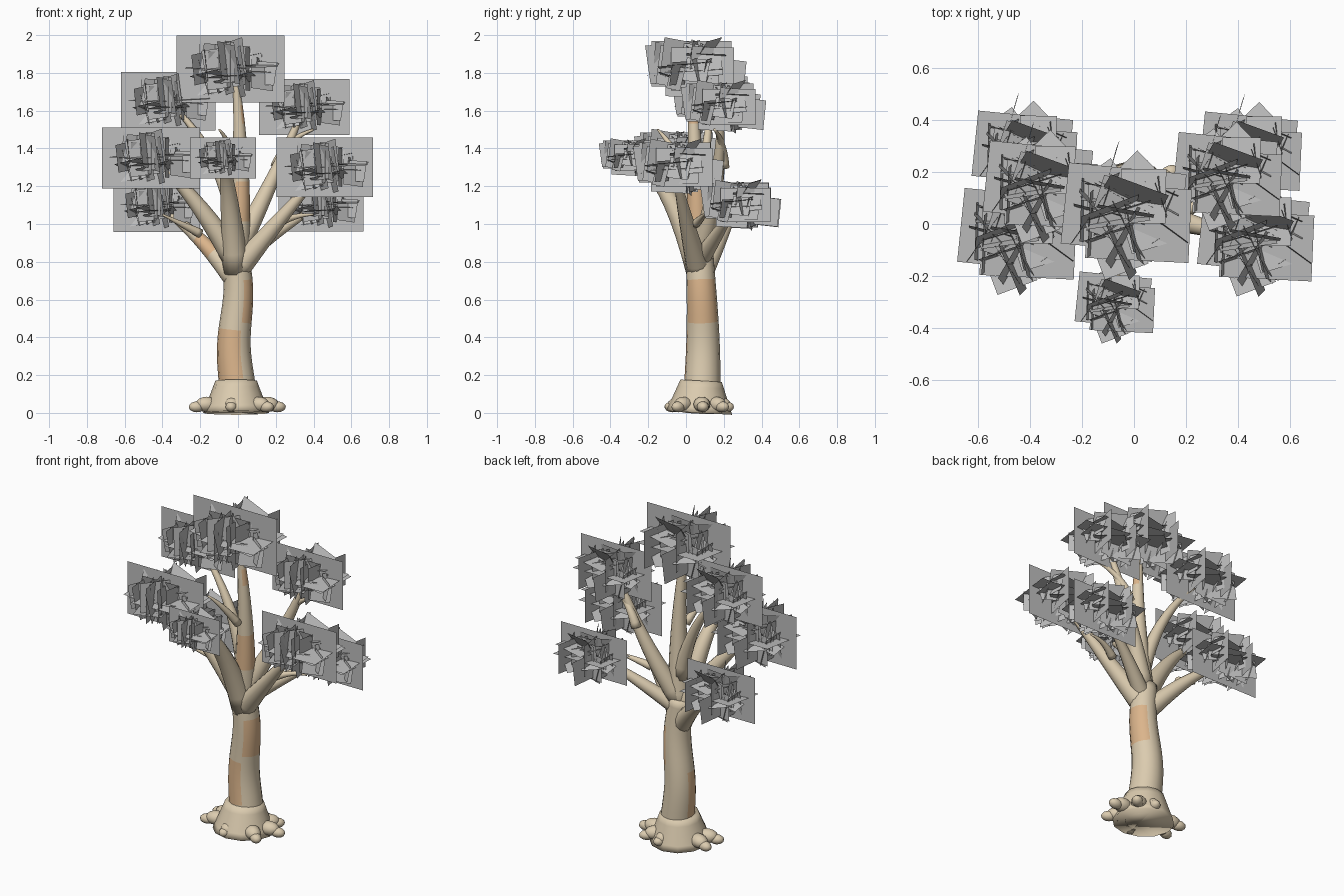
import bpy, bmesh, math, random
from mathutils import Vector, Matrix, Euler

cube = bpy.data.objects.get("Cube")
if cube:
    bpy.data.objects.remove(cube, do_unlink=True)


def material(name, color):
    mat = bpy.data.materials.new(name)
    mat.use_nodes = True
    mat.diffuse_color = (*color, 1)
    shader = mat.node_tree.nodes["Principled BSDF"]
    shader.inputs["Base Color"].default_value = (*color, 1)
    return mat


bark = material("pale_bark", (0.71, 0.6, 0.43))
peeled = material("orange_bark", (0.71, 0.46, 0.26))
leaf = material("grey_leaf", (0.52, 0.52, 0.52))


def finish(bm, name, materials, smooth):
    mesh = bpy.data.meshes.new(name)
    bm.to_mesh(mesh)
    bm.free()
    for mat in materials:
        mesh.materials.append(mat)
    for polygon in mesh.polygons:
        polygon.use_smooth = smooth
    return place(name, mesh)


def place(name, mesh):
    ob = bpy.data.objects.new(name, mesh)
    bpy.context.collection.objects.link(ob)
    return ob


def tube(name, centre, radius, steps=10, sides=12, peels=()):
    """Round limb: centre and radius are functions of the fraction along it.
    Each peel is a bottom, a top and a side on which the orange bark shows."""
    bm = bmesh.new()
    rings = []
    for step in range(steps + 1):
        t = step / steps
        along = (centre(t + 0.01) - centre(t - 0.01)).normalized()
        across = along.cross(Vector((0, 1, 0))).normalized()
        outward = along.cross(across)
        ring = []
        for side in range(sides):
            angle = math.tau * side / sides
            offset = across * math.cos(angle) + outward * math.sin(angle)
            ring.append(bm.verts.new(centre(t) + offset * radius(t)))
        rings.append(ring)
    for lower, upper in zip(rings, rings[1:]):
        for side in range(sides):
            after = (side + 1) % sides
            bm.faces.new((lower[side], lower[after], upper[after], upper[side]))
    bm.faces.new(rings[0])
    bm.faces.new(rings[-1])
    bmesh.ops.recalc_face_normals(bm, faces=bm.faces)
    bm.normal_update()
    for face in bm.faces:
        height = face.calc_center_median().z
        for bottom, top, facing in peels:
            if bottom < height < top and face.normal.dot(Vector(facing).normalized()) > 0.3:
                face.material_index = 1
    finish(bm, name, (bark, peeled), True)


def limb(name, start, bend, end, thickness, peels=()):
    """Tapered limb along a curve pulled towards the bend point."""
    start, bend, end = Vector(start), Vector(bend), Vector(end)

    def centre(t):
        return start.lerp(bend, t).lerp(bend.lerp(end, t), t)

    tube(name, centre, lambda t: thickness * (1 - 0.8 * t), peels=peels)


# Swaying trunk with two peeled patches
tube("trunk",
     lambda t: Vector((-0.01 - 0.012 * math.sin(t * 9 - 2), 0.08 + 0.01 * math.sin(t * 4), 0.88 * t)),
     lambda t: 0.102 - 0.032 * t, steps=20, sides=16,
     peels=((0.16, 0.43, (-1, -1, 0)), (0.48, 0.69, (1, 0, 0))))

# Flared foot
tube("trunk_foot", lambda t: Vector((-0.01, 0.07 + 0.01 * t, 0.17 * t)),
     lambda t: 0.175 - 0.065 * t, steps=5, sides=12)

# Knobbly roots, each a large and a small knuckle
for index, degrees in enumerate((5, 40, 75, 165, 195, 260, 325)):
    yaw = math.radians(degrees)
    reach = 0.14 + 0.08 * math.cos(yaw) ** 2
    for part, size, share in (("knuckle", 0.045, 0.75), ("tip", 0.032, 1)):
        spot = Vector((math.cos(yaw) * reach * share - 0.01,
                       math.sin(yaw) * reach * share + 0.07, size))
        bm = bmesh.new()
        bmesh.ops.create_uvsphere(
            bm, u_segments=12, v_segments=8, radius=size,
            matrix=Matrix.Translation(spot) @ Matrix.Rotation(yaw, 4, "Z")
            @ Matrix.Diagonal((1.4, 1, 0.9, 1)))
        finish(bm, f"root_{part}_{index}", (bark,), True)


def add_card(bm, location, rotation, width, height):
    shape = Matrix.Diagonal((width, height, 1, 1))
    turn = Euler(rotation).to_matrix().to_4x4()
    bmesh.ops.create_grid(bm, x_segments=1, y_segments=1, size=0.5,
                          matrix=Matrix.Translation(location) @ turn @ shape)


# One foliage clump of flat cards, one unit wide, shared by every limb
random.seed(4)
vary = random.uniform
upright = math.pi / 2


def tilt(amount):
    return vary(-amount, amount)


clump = bmesh.new()
add_card(clump, (0, 0, 0), (upright, 0, 0), 1, 0.62)
add_card(clump, (-0.05, 0, 0.05), (upright, 0, upright + 0.15), 0.75, 0.42)
add_card(clump, (0.2, 0.1, 0), (upright, 0, upright - 0.2), 0.6, 0.4)
add_card(clump, (0, 0.05, 0), (0.05, 0.05, -0.1), 0.8, 0.55)
add_card(clump, (0.1, -0.05, 0.03), (0.1, -0.05, -0.05), 0.7, 0.5)
add_card(clump, (0.07, 0.14, 0.15), (1, 0.1, -0.35), 0.42, 0.3)
for upright_card in range(28):
    # turned every way about the clump's heart
    angle = vary(0, math.tau)
    spread = math.sqrt(random.random())
    add_card(clump, (0.2 * spread * math.cos(angle) - 0.1, 0.28 * spread * math.sin(angle), tilt(0.09)),
             (upright + tilt(0.3), tilt(0.2), vary(0, math.pi)),
             vary(0.28, 0.45), vary(0.28, 0.38))
for side_card in range(8):
    add_card(clump, (vary(0.2, 0.34), tilt(0.2), tilt(0.1)),
             (upright + tilt(0.3), tilt(0.2), vary(0, math.pi)), 0.24, 0.22)
for level_card in range(9):
    add_card(clump, (tilt(0.22), tilt(0.22), tilt(0.12)),
             (tilt(0.3), tilt(0.25), vary(0, math.pi)),
             vary(0.3, 0.42), vary(0.22, 0.32))
foliage = finish(clump, "foliage_top", (leaf,), False)

# Limbs: fork height, bend, clump centre, clump width, thickness
limbs = {
    "top": (0.8, (0.04, 0.05, 1.35), (-0.02, 0.03, 1.82), 0.57, 0.07),
    "front": (0.75, (-0.06, -0.1, 1.3), (-0.08, -0.31, 1.35), 0.35, 0.07),
    "left_low": (0.8, (0.25, 0.2, 1), (0.44, 0.27, 1.1), 0.45, 0.05),
    "left_middle": (0.75, (0.2, 0, 1), (0.46, -0.06, 1.3), 0.51, 0.065),
    "left_high": (0.85, (0.2, 0.2, 1.25), (0.35, 0.18, 1.62), 0.48, 0.06),
    "right_low": (0.7, (-0.2, 0.2, 0.95), (-0.43, 0.27, 1.1), 0.46, 0.06),
    "right_middle": (0.8, (-0.25, 0, 1.2), (-0.46, -0.05, 1.35), 0.52, 0.065),
    "right_high": (1, (-0.1, 0.1, 1.4), (-0.37, 0.14, 1.65), 0.5, 0.045),
}
limb_peels = {
    "top": ((1, 1.2, (1, -1, 0)), (1.5, 1.6, (1, 0, 0))),
    "right_low": ((0.84, 0.93, (-1, -1, 1)),),
}
for name, (fork, bend, centre, width, thickness) in limbs.items():
    limb(f"limb_{name}", (-0.01, 0.07, fork), bend, centre, thickness, limb_peels.get(name, ()))
    leaves = foliage if name == "top" else place(f"foliage_{name}", foliage.data)
    leaves.location = centre
    leaves.scale = (width, width, width)
foliage.location.x = -0.04

# Short twigs
limb("twig_right", (-0.2, 0.15, 0.95), (-0.3, 0.1, 1), (-0.4, 0.05, 1.05), 0.025)
limb("twig_left", (0.2, 0.05, 1), (0.3, 0.1, 1.05), (0.4, 0.1, 1.05), 0.025)
limb("twig_left_high", (0.2, 0.2, 1.3), (0.25, 0.2, 1.45), (0.4, 0.15, 1.5), 0.03)
limb("twig_front", (0, 0, 1.3), (-0.05, -0.1, 1.45), (-0.1, -0.15, 1.5), 0.025)
